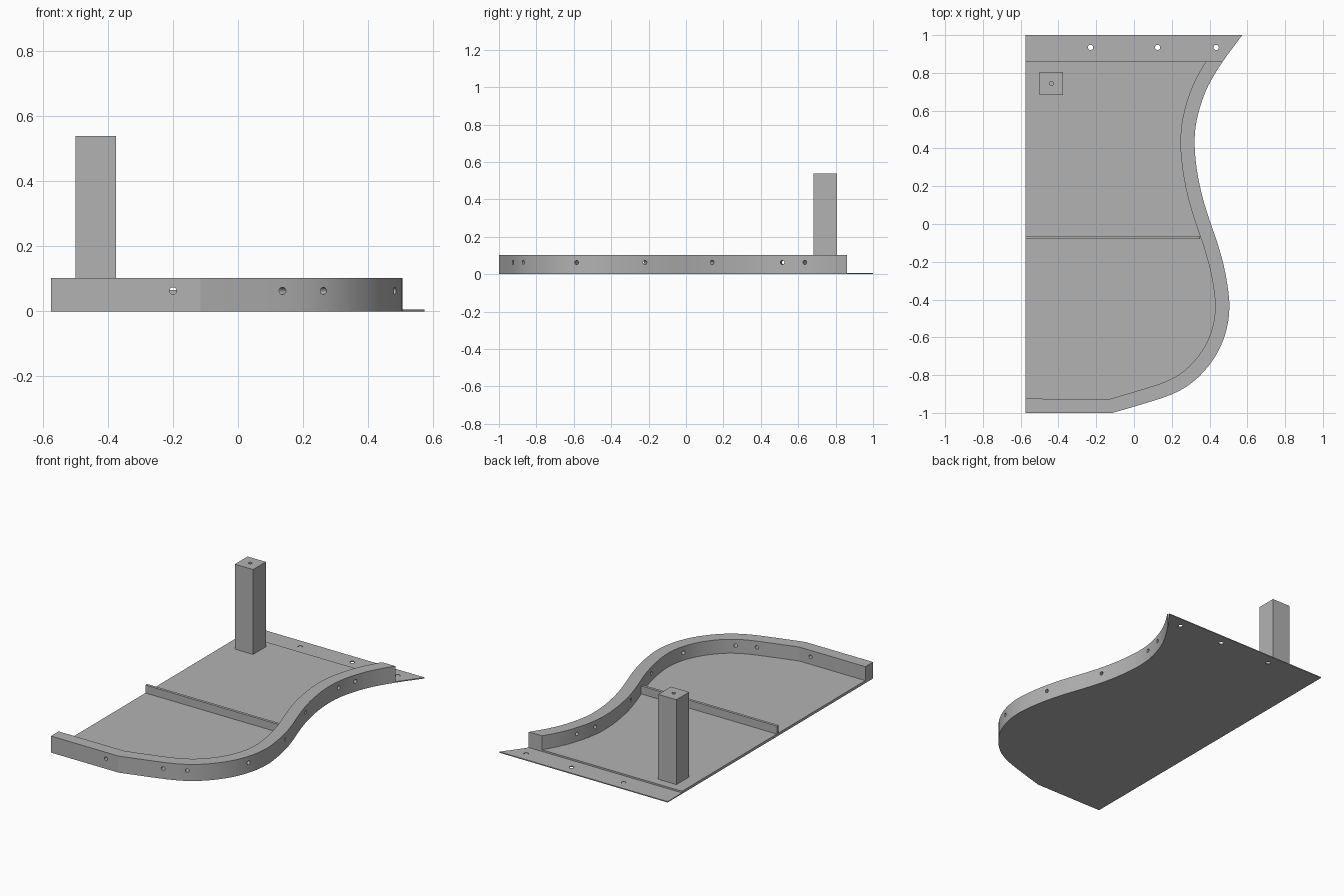
import bpy, bmesh, math
from mathutils import Vector

if "Cube" in bpy.data.objects:
    bpy.data.objects.remove(bpy.data.objects["Cube"])

LEFT, SHEET, FLOOR, TOP, STEP, WALL = -0.575, 0.006, 0.016, 0.102, 0.86, 0.075

grey = bpy.data.materials.new("plain_grey")
grey.diffuse_color = (0.448, 0.448, 0.448, 1)
grey.use_nodes = True
grey.node_tree.nodes["Principled BSDF"].inputs["Base Color"].default_value = grey.diffuse_color


def prism(name, pts, z0, z1):
    """Extrude a flat outline between two heights."""
    bm = bmesh.new()
    face = bm.faces.new([bm.verts.new((p[0], p[1], z0)) for p in pts])
    ext = bmesh.ops.extrude_face_region(bm, geom=[face])
    for v in ext["geom"]:
        if isinstance(v, bmesh.types.BMVert):
            v.co.z = z1
    bmesh.ops.recalc_face_normals(bm, faces=bm.faces[:])
    me = bpy.data.meshes.new(name)
    bm.to_mesh(me)
    bm.free()
    ob = bpy.data.objects.new(name, me)
    bpy.context.collection.objects.link(ob)
    me.materials.append(grey)
    return ob


def rect(x0, x1, y0, y1):
    return [(x0, y0), (x1, y0), (x1, y1), (x0, y1)]


def drill(ob, centre, axis, radius, depth):
    """Cut a round hole centred on a point along an axis."""
    bpy.ops.mesh.primitive_cylinder_add(vertices=16, radius=radius, depth=depth, location=centre)
    cutter = bpy.context.object
    cutter.rotation_euler = Vector(axis).to_track_quat('Z', 'Y').to_euler()
    cutter.hide_render = True
    mod = ob.modifiers.new("hole", 'BOOLEAN')
    mod.operation, mod.object, mod.solver = 'DIFFERENCE', cutter, 'EXACT'
    bpy.context.view_layer.objects.active = ob
    bpy.ops.object.modifier_apply(modifier=mod.name)
    bpy.data.objects.remove(cutter)


def spline(pts, n=3):
    """Smooth curve through the given points."""
    p = [Vector(q) for q in pts]
    p = [2 * p[0] - p[1]] + p + [2 * p[-1] - p[-2]]
    out = []
    for a, b, c, d in zip(p, p[1:], p[2:], p[3:]):
        for i in range(n):
            t = i / n
            out.append(0.5 * (2 * b + (c - a) * t + (2 * a - 5 * b + 4 * c - d) * t * t
                              + (3 * b - a - 3 * c + d) * t ** 3))
    return out + [p[-2]]


def normal(path, i):
    """Inward (left-hand) direction of the path."""
    a, b = path[max(i - 1, 0)], path[min(i + 1, len(path) - 1)]
    if i == 1:  # even mitre where the straight front meets the curve
        t = (path[1] - path[0]).normalized() + (path[2] - path[1]).normalized()
    else:
        t = b - a
    return Vector((-t.y, t.x)).normalized()


def clip(path, y):
    """Keep the path up to height y."""
    out = [path[0]]
    for a, b in zip(path, path[1:]):
        if b.y >= y:
            out.append(a.lerp(b, (y - a.y) / (b.y - a.y)))
            break
        out.append(b)
    return out


# S-shaped outer edge, from the front left corner round to the back tip
outer = [Vector((LEFT, -1))] + spline([
    (-0.115, -1), (0.04, -0.955), (0.2, -0.902), (0.31, -0.838), (0.4, -0.745),
    (0.46, -0.645), (0.494, -0.54), (0.505, -0.44), (0.497, -0.34), (0.475, -0.22),
    (0.44, -0.095), (0.4, 0.02), (0.358, 0.16), (0.331, 0.3), (0.321, 0.42),
    (0.327, 0.52), (0.35, 0.62), (0.392, 0.73), (0.47, 0.86), (0.573, 1)])
inner = [p + normal(outer, i) * WALL for i, p in enumerate(outer)]
outer_wall, inner_wall = clip(outer, STEP), clip(inner, STEP)

# thin bottom sheet with flange holes along the back
sheet = prism("bottom_sheet", outer + [(LEFT, 1)], 0, SHEET)
for x in (-0.23, 0.125, 0.435):
    drill(sheet, (x, 0.935, 0), (0, 0, 1), 0.014, 0.1)

# raised floor inside the rim
prism("floor_panel", inner_wall + [(LEFT, STEP)], SHEET, FLOOR)

# curved rim with cross holes
rim = prism("curved_rim", outer_wall + inner_wall[::-1], SHEET, TOP)
drill(rim, (-0.2, -1, 0.063), (0, 1, 0), 0.011, 0.25)
for y in (-0.925, -0.87, -0.585, -0.22, 0.14, 0.515, 0.635):
    i = min(range(len(outer) - 1), key=lambda k: abs((outer[k].y + outer[k + 1].y) / 2 - y))
    a, b = outer[i], outer[i + 1]
    p = a.lerp(b, (y - a.y) / (b.y - a.y))
    t = b - a
    drill(rim, (p.x, p.y, 0.063), (-t.y, t.x, 0), 0.011, 0.25)
bpy.ops.object.select_all(action='DESELECT')
rim.select_set(True)
bpy.context.view_layer.objects.active = rim
bpy.ops.object.shade_smooth_by_angle(angle=math.radians(13))

# low divider strip across the floor
prism("divider_strip", rect(LEFT, 0.35, -0.08, -0.063), FLOOR, 0.065)

# square post with a blind hole in the top
post = prism("corner_post", rect(-0.499, -0.375, 0.682, 0.806), FLOOR, 0.539)
drill(post, (-0.437, 0.744, 0.539), (0, 0, 1), 0.011, 0.2)
